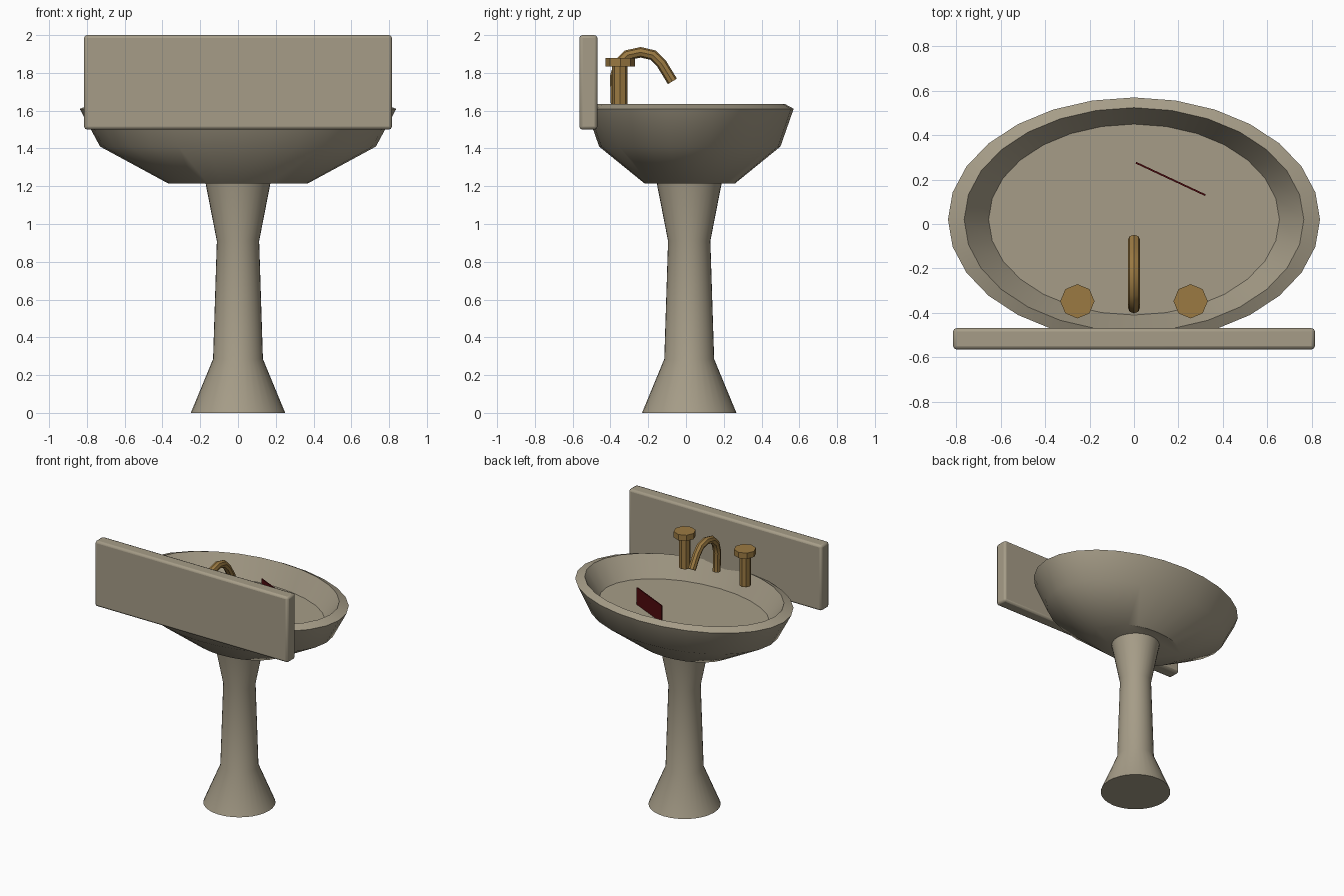
import bpy, bmesh, math
from mathutils import Matrix

cube = bpy.data.objects.get("Cube")
if cube:
    bpy.data.objects.remove(cube, do_unlink=True)


def material(name, rgb):
    mat = bpy.data.materials.new(name)
    mat.use_nodes = True
    mat.diffuse_color = (*rgb, 1)
    mat.node_tree.nodes["Principled BSDF"].inputs["Base Color"].default_value = (*rgb, 1)
    return mat


CERAMIC = material("cream ceramic", (0.38, 0.335, 0.245))
BRASS = material("brass", (0.33, 0.195, 0.055))
RED = material("dark red", (0.08, 0.003, 0.004))


def finish(obj, mat, angle=None):
    obj.data.materials.clear()
    obj.data.materials.append(mat)
    if angle:
        bpy.ops.object.select_all(action='DESELECT')
        obj.select_set(True)
        bpy.context.view_layer.objects.active = obj
        bpy.ops.object.shade_smooth_by_angle(angle=math.radians(angle))
    return obj


def add_mesh(name, bm):
    bmesh.ops.recalc_face_normals(bm, faces=bm.faces)
    mesh = bpy.data.meshes.new(name)
    bm.to_mesh(mesh)
    bm.free()
    obj = bpy.data.objects.new(name, mesh)
    bpy.context.collection.objects.link(obj)
    return obj


def lathe(name, profile, sides, centre):
    """Stack elliptical rings given as (x radius, y radius, z), capped at both ends."""
    bm = bmesh.new()
    rings = []
    for rx, ry, z in profile:
        turns = [2 * math.pi * i / sides for i in range(sides)]
        rings.append([bm.verts.new((centre[0] + rx * math.cos(t),
                                    centre[1] + ry * math.sin(t), z)) for t in turns])
    for low, high in zip(rings, rings[1:]):
        for i in range(sides):
            j = (i + 1) % sides
            bm.faces.new((low[i], low[j], high[j], high[i]))
    bm.faces.new(rings[0][::-1])
    bm.faces.new(rings[-1])
    return add_mesh(name, bm)


def box(name, size, centre, turn=0):
    bm = bmesh.new()
    bmesh.ops.create_cube(bm, size=1, matrix=Matrix.Translation(centre)
                          @ Matrix.Rotation(turn, 4, 'Z') @ Matrix.Diagonal((*size, 1)))
    return add_mesh(name, bm)


# Pedestal
column = [(0.25, 0), (0.132, 0.285), (0.112, 0.91), (0.172, 1.217)]
finish(lathe("pedestal", [(r, r, z) for r, z in column], 32, (0, 0.017)), CERAMIC, 35)

# Oval basin: outside from the bottom up, over the rim, down to the floor
bowl = [(0.37, 0.24, 1.215), (0.73, 0.48, 1.41), (0.838, 0.55, 1.61),
        (0.765, 0.504, 1.635), (0.655, 0.43, 1.48)]
finish(lathe("basin", bowl, 28, (0, 0.02)), CERAMIC, 36)

# Splashback with softened edges
splashback = box("splashback", (1.63, 0.096, 0.5), (0, -0.517, 1.75))
bevel = splashback.modifiers.new("soft edges", 'BEVEL')
bevel.width, bevel.segments = 0.016, 2
finish(splashback, CERAMIC, 35)

# Tap handles
for side, x in (("left", 0.255), ("right", -0.255)):
    stem = [(0.041, 0.041, z) for z in (1.6, 1.84)]
    cap = [(0.077, 0.077, z) for z in (1.834, 1.878)]
    finish(lathe(side + "_tap_stem", stem, 8, (x, -0.35)), BRASS)
    finish(lathe(side + "_tap_cap", cap, 8, (x, -0.348)), BRASS)

# Curved spout
path = [(-0.37, 1.63), (-0.375, 1.78), (-0.355, 1.85), (-0.31, 1.894), (-0.24, 1.909),
        (-0.175, 1.894), (-0.13, 1.85), (-0.072, 1.755)]
curve = bpy.data.curves.new("spout", 'CURVE')
curve.dimensions = '3D'
curve.bevel_depth, curve.bevel_resolution = 0.028, 2
curve.use_fill_caps = True
spline = curve.splines.new('POLY')
spline.points.add(len(path) - 1)
for point, (y, z) in zip(spline.points, path):
    point.co = (0, y, z, 1)
spout = bpy.data.objects.new("spout", curve)
bpy.context.collection.objects.link(spout)
bpy.ops.object.select_all(action='DESELECT')
spout.select_set(True)
bpy.context.view_layer.objects.active = spout
bpy.ops.object.convert(target='MESH')
finish(bpy.context.view_layer.objects.active, BRASS, 35)

# Thin upright plate standing in the bowl
finish(box("red_plate", (0.345, 0.008, 0.14), (0.165, 0.203, 1.54), math.atan2(-0.145, 0.31)), RED)
